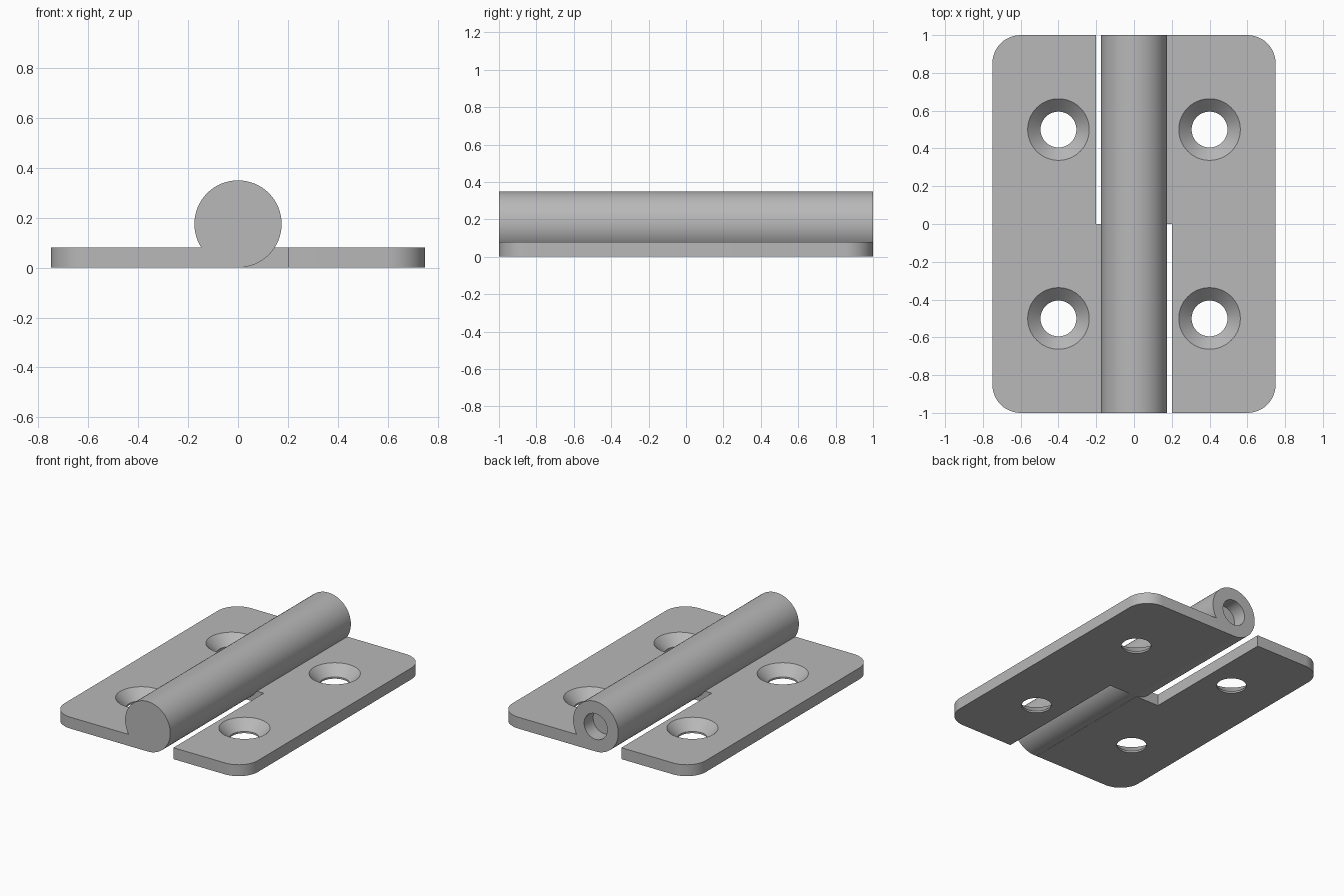
import bpy, bmesh, math
from mathutils import Matrix

cube = bpy.data.objects.get("Cube")
if cube:
    bpy.data.objects.remove(cube, do_unlink=True)

THICK, HALF_W, GAP = 0.08, 0.75, 0.2
CORNER, RADIUS, BORE = 0.15, 0.175, 0.09
SEGS = 64

steel = bpy.data.materials.new("grey_steel")
steel.use_nodes = True
GREY = (0.48, 0.48, 0.48, 1)
steel.diffuse_color = GREY
steel.node_tree.nodes["Principled BSDF"].inputs["Base Color"].default_value = GREY


def finish(name, bm):
    bmesh.ops.recalc_face_normals(bm, faces=bm.faces)
    mesh = bpy.data.meshes.new(name)
    bm.to_mesh(mesh)
    bm.free()
    mesh.materials.append(steel)
    obj = bpy.data.objects.new(name, mesh)
    bpy.context.collection.objects.link(obj)
    return obj


def turned(name, profile, matrix):
    """Spin (radius, height) pairs about z, cap both ends, then place."""
    bm = bmesh.new()
    rings = []
    for r, h in profile:
        angles = [math.tau * i / SEGS for i in range(SEGS)]
        rings.append([bm.verts.new((r * math.cos(a), r * math.sin(a), h)) for a in angles])
    for a, b in zip(rings, rings[1:]):
        for i in range(SEGS):
            j = (i + 1) % SEGS
            bm.faces.new((a[i], a[j], b[j], b[i]))
    bm.faces.new(rings[0])
    bm.faces.new(rings[-1])
    bm.transform(matrix)
    return finish(name, bm)


def plate(name):
    """Flat leaf, stepped on the inner edge and rounded on the outer corners."""
    outline = [(-0.02, -1), (-0.02, 0), (-GAP, 0), (-GAP, 1)]
    for sign, start in ((1, 90), (-1, 180)):
        for i in range(13):
            a = math.radians(start + 7.5 * i)
            outline.append((-HALF_W + CORNER + CORNER * math.cos(a),
                            sign * (1 - CORNER) + CORNER * math.sin(a)))
    bm = bmesh.new()
    face = bm.faces.new([bm.verts.new((x, y, 0)) for x, y in outline])
    side = bmesh.ops.extrude_face_region(bm, geom=[face])["geom"]
    verts = [v for v in side if isinstance(v, bmesh.types.BMVert)]
    bmesh.ops.translate(bm, verts=verts, vec=(0, 0, THICK))
    return finish(name, bm)


def combine(obj, tools):
    """Apply boolean (tool, operation) pairs and discard the tools."""
    for tool, operation in tools:
        mod = obj.modifiers.new(operation, "BOOLEAN")
        mod.operation, mod.object, mod.solver = operation, tool, "EXACT"
    bpy.context.view_layer.update()
    graph = bpy.context.evaluated_depsgraph_get()
    mesh = bpy.data.meshes.new_from_object(obj.evaluated_get(graph))
    obj.modifiers.clear()
    obj.data = mesh
    mesh.materials.clear()
    mesh.materials.append(steel)
    for poly in mesh.polygons:
        poly.material_index = 0
    for tool, _ in tools:
        bpy.data.objects.remove(tool, do_unlink=True)


def hinge_half(name, knuckle_profile, turn):
    leaf = plate(name)
    # Knuckle runs from the middle out to the end of the leaf
    axis = Matrix.Translation((0, 0, RADIUS)) @ Matrix.Rotation(math.pi / 2, 4, "X")
    tools = [(turned("knuckle", knuckle_profile, axis), "UNION")]
    # Countersunk screw holes
    sink = [(0.095, -0.1), (0.095, 0.012), (0.183, 0.1)]
    for y in (-0.5, 0.5):
        hole = turned("screw_hole_cutter", sink, Matrix.Translation((-0.4, y, 0)))
        hole.hide_render = True
        tools.append((hole, "DIFFERENCE"))
    combine(leaf, tools)
    leaf.data.transform(Matrix.Rotation(turn, 4, "Z"))
    bpy.ops.object.select_all(action="DESELECT")
    leaf.select_set(True)
    bpy.context.view_layer.objects.active = leaf
    bpy.ops.object.shade_smooth_by_angle(angle=math.radians(30))


# Closed knuckle at the front, bored knuckle at the back
solid = [(RADIUS, 0), (RADIUS, 1)]
bored = solid + [(BORE, 1), (BORE, 0.9)]
hinge_half("right_leaf", solid, 0)
hinge_half("left_leaf", bored, math.pi)
